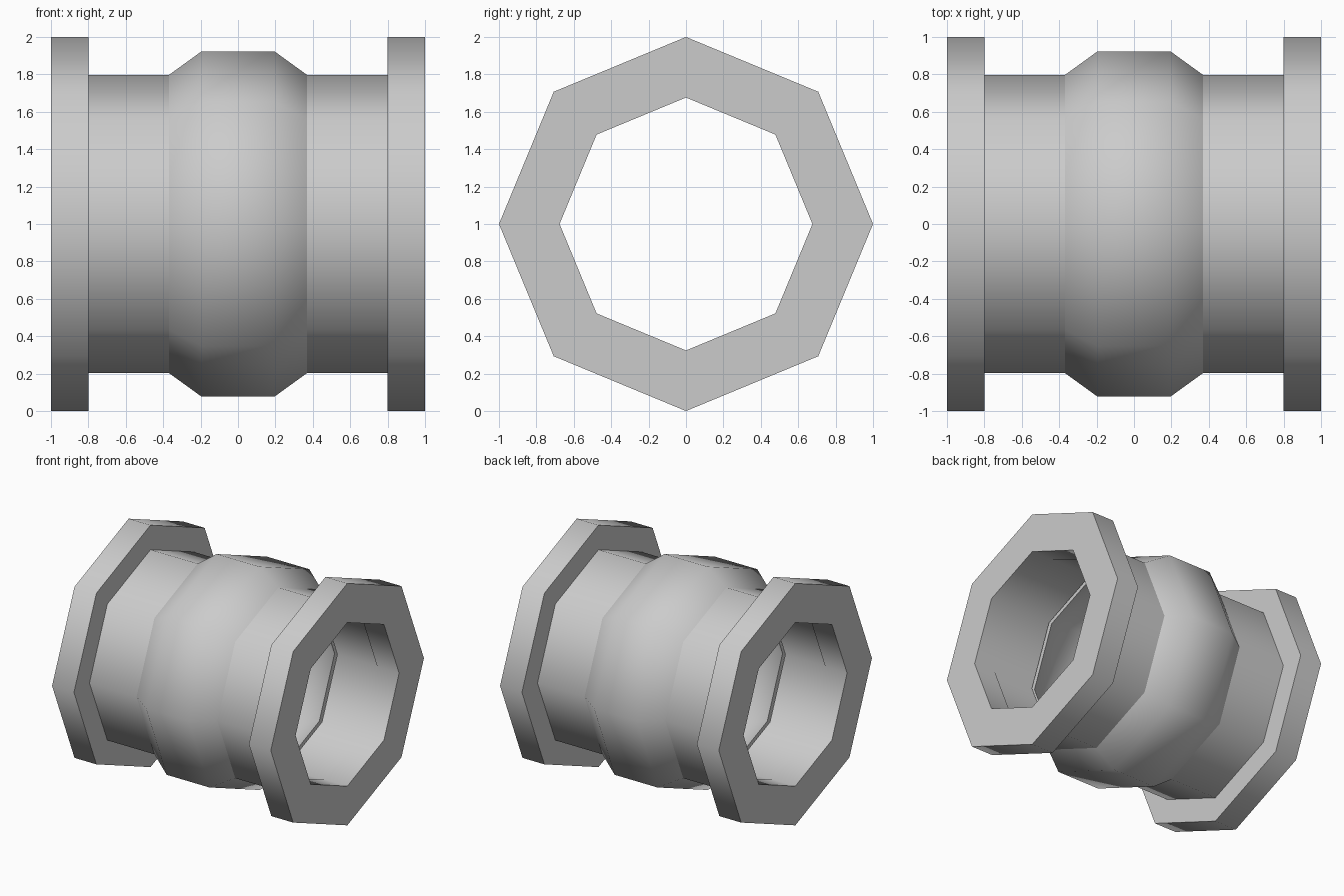
import bpy, bmesh, math

if "Cube" in bpy.data.objects:
    bpy.data.objects.remove(bpy.data.objects["Cube"])

SIDES = 8
BORE = 0.676
PIPE_BORE = 0.683

grey = bpy.data.materials.new("plain grey")
grey.diffuse_color = (0.6, 0.6, 0.6, 1)
grey.use_nodes = True
grey.node_tree.nodes["Principled BSDF"].inputs["Base Color"].default_value = grey.diffuse_color


def ring(name, profile):
    """Revolve a closed (x, radius) profile round the pipe axis."""
    bm = bmesh.new()
    loops = []
    for i in range(SIDES):
        a = 2 * math.pi * i / SIDES
        loops.append([bm.verts.new((x, r * math.sin(a), 1 + r * math.cos(a)))
                      for x, r in profile])
    n = len(profile)
    for i in range(SIDES):
        p, q = loops[i], loops[(i + 1) % SIDES]
        for j in range(n):
            k = (j + 1) % n
            bm.faces.new((p[j], p[k], q[k], q[j]))
    bmesh.ops.recalc_face_normals(bm, faces=bm.faces)
    mesh = bpy.data.meshes.new(name)
    bm.to_mesh(mesh)
    bm.free()
    mesh.materials.append(grey)
    ob = bpy.data.objects.new(name, mesh)
    bpy.context.collection.objects.link(ob)
    bpy.ops.object.select_all(action='DESELECT')
    ob.select_set(True)
    bpy.context.view_layer.objects.active = ob
    bpy.ops.object.shade_smooth_by_angle(angle=math.radians(48))


for side, s in (("left", -1), ("right", 1)):
    # end flange
    ring(side + "_flange", [(s * x, r) for x, r in
         ((0.8, BORE), (1.0, BORE), (1.0, 1.0), (0.8, 1.0))])
    # straight pipe section, running under the rim of the collar
    ring(side + "_pipe", [(s * x, r) for x, r in
         ((0.43, PIPE_BORE), (0.8, PIPE_BORE), (0.8, 0.797), (0.36, 0.797),
          (0.36, 0.74), (0.43, 0.74))])

# bulging hollow middle collar
outer = [(-0.405, 0.771), (-0.195, 0.923), (0.195, 0.923), (0.405, 0.771)]
inner = [(0.405, 0.683), (0.17, 0.85), (-0.17, 0.85), (-0.405, 0.683)]
ring("middle_collar", outer + inner)
